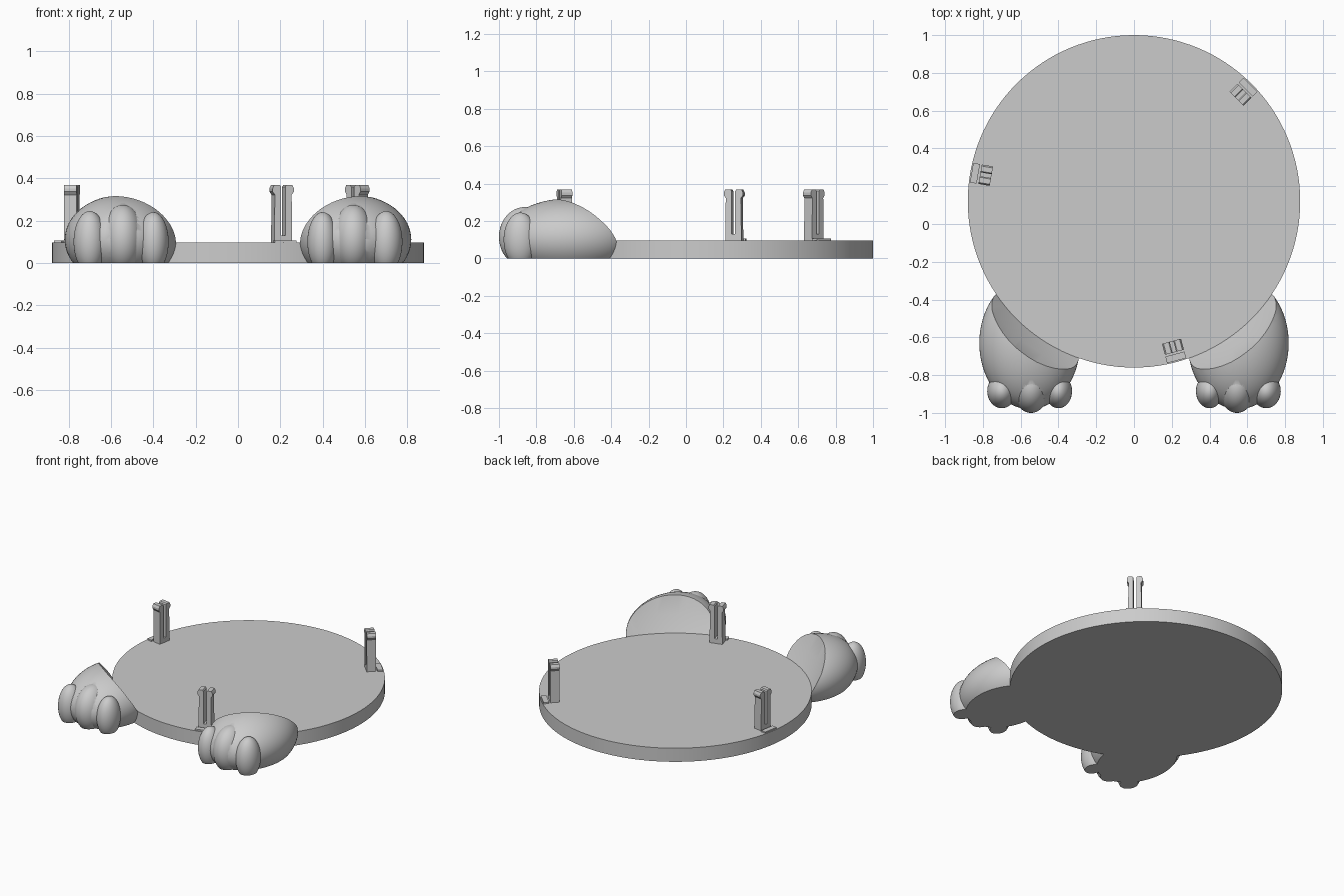
import bpy
import bmesh
import math
from mathutils import Matrix, Vector

cube = bpy.data.objects.get("Cube")
if cube:
    bpy.data.objects.remove(cube, do_unlink=True)

grey = bpy.data.materials.new("plain grey")
grey.use_nodes = True
grey.diffuse_color = (0.6, 0.6, 0.6, 1)
grey.node_tree.nodes["Principled BSDF"].inputs["Base Color"].default_value = (0.6, 0.6, 0.6, 1)

CENTRE = Vector((0, 0.12, 0))
RADIUS = 0.88
TOP = 0.097


def finish(name, bm):
    bmesh.ops.recalc_face_normals(bm, faces=bm.faces)
    mesh = bpy.data.meshes.new(name)
    bm.to_mesh(mesh)
    bm.free()
    mesh.materials.append(grey)
    obj = bpy.data.objects.new(name, mesh)
    bpy.context.collection.objects.link(obj)
    return obj


def smooth(obj, angle=35):
    bpy.ops.object.select_all(action="DESELECT")
    obj.select_set(True)
    bpy.context.view_layer.objects.active = obj
    bpy.ops.object.shade_smooth_by_angle(angle=math.radians(angle))


def lathe(name, rings, sides=128):
    """Solid of revolution about the disc centre, from (radius, z) rings."""
    bm = bmesh.new()
    loops = []
    for r, z in rings:
        loops.append([bm.verts.new(CENTRE + Vector((r * math.cos(a), r * math.sin(a), z)))
                      for a in (2 * math.pi * i / sides for i in range(sides))])
    for low, high in zip(loops, loops[1:]):
        for i in range(sides):
            j = (i + 1) % sides
            bm.faces.new((low[i], low[j], high[j], high[i]))
    bm.faces.new(loops[0])
    bm.faces.new(loops[-1])
    return finish(name, bm)


def ellipsoid(name, centre, radii):
    bm = bmesh.new()
    bmesh.ops.create_uvsphere(bm, u_segments=64, v_segments=32, radius=1)
    bm.transform(Matrix.Translation(centre) @ Matrix.Diagonal((*radii, 1)))
    return finish(name, bm)


def box(name, size, matrix):
    bm = bmesh.new()
    bmesh.ops.create_cube(bm, size=1)
    bm.transform(matrix @ Matrix.Diagonal((*size, 1)))
    return finish(name, bm)


def combine(obj, tool, operation):
    mod = obj.modifiers.new("combine", "BOOLEAN")
    mod.operation = operation
    mod.solver = "EXACT"
    mod.object = tool
    bpy.context.view_layer.objects.active = obj
    bpy.ops.object.modifier_apply(modifier=mod.name)
    bpy.data.objects.remove(tool, do_unlink=True)


# Round base plate
smooth(lathe("base_plate", [(RADIUS, 0), (RADIUS, TOP)]))

# Paws: rounded body with three toes, hollowed where a bowl would sit
TOES = [
    ((0.70, -0.885, 0.10), (0.077, 0.09, 0.145)),
    ((0.545, -0.86, 0.115), (0.10, 0.14, 0.16)),
    ((0.40, -0.885, 0.10), (0.072, 0.09, 0.14)),
]
for side, label in ((1, "left"), (-1, "right")):
    paw = ellipsoid(label + "_paw", (side * 0.552, -0.63, 0.11), (0.267, 0.35, 0.21))
    for (x, y, z), radii in TOES:
        combine(paw, ellipsoid("toe", (side * x, y, z), radii), "UNION")
    bowl = lathe("bowl_cutter", [(0.879, 0.09), (0.945, 0.2), (0.995, 0.31), (1.03, 0.45)])
    combine(paw, bowl, "DIFFERENCE")
    floor = box("floor_cutter", (3, 3, 1), Matrix.Translation((0, 0, -0.5)))
    combine(paw, floor, "DIFFERENCE")
    smooth(paw)

# Split snap clips with hooked heads, each with a small stop pad outside it
HALF = [(0.044, TOP - 0.01), (0.041, 0.322), (0.052, 0.337), (0.052, 0.352),
        (0.044, 0.368), (0.016, 0.368), (0.010, 0.36), (0.010, 0.13)]
for number, degrees in enumerate((45, 170, 285), 1):
    place = Matrix.Translation(CENTRE) @ Matrix.Rotation(math.radians(degrees), 4, "Z")
    bm = bmesh.new()
    outline = HALF + [(-t, z) for t, z in reversed(HALF)]
    face = bm.faces.new([bm.verts.new((0.767, t, z)) for t, z in outline])
    grown = bmesh.ops.extrude_face_region(bm, geom=[face])["geom"]
    bmesh.ops.translate(bm, vec=(0.06, 0, 0),
                        verts=[v for v in grown if isinstance(v, bmesh.types.BMVert)])
    bm.transform(place)
    finish(f"clip_{number}", bm)
    box(f"clip_pad_{number}", (0.036, 0.105, 0.02),
        place @ Matrix.Translation((0.855, 0, TOP)))
